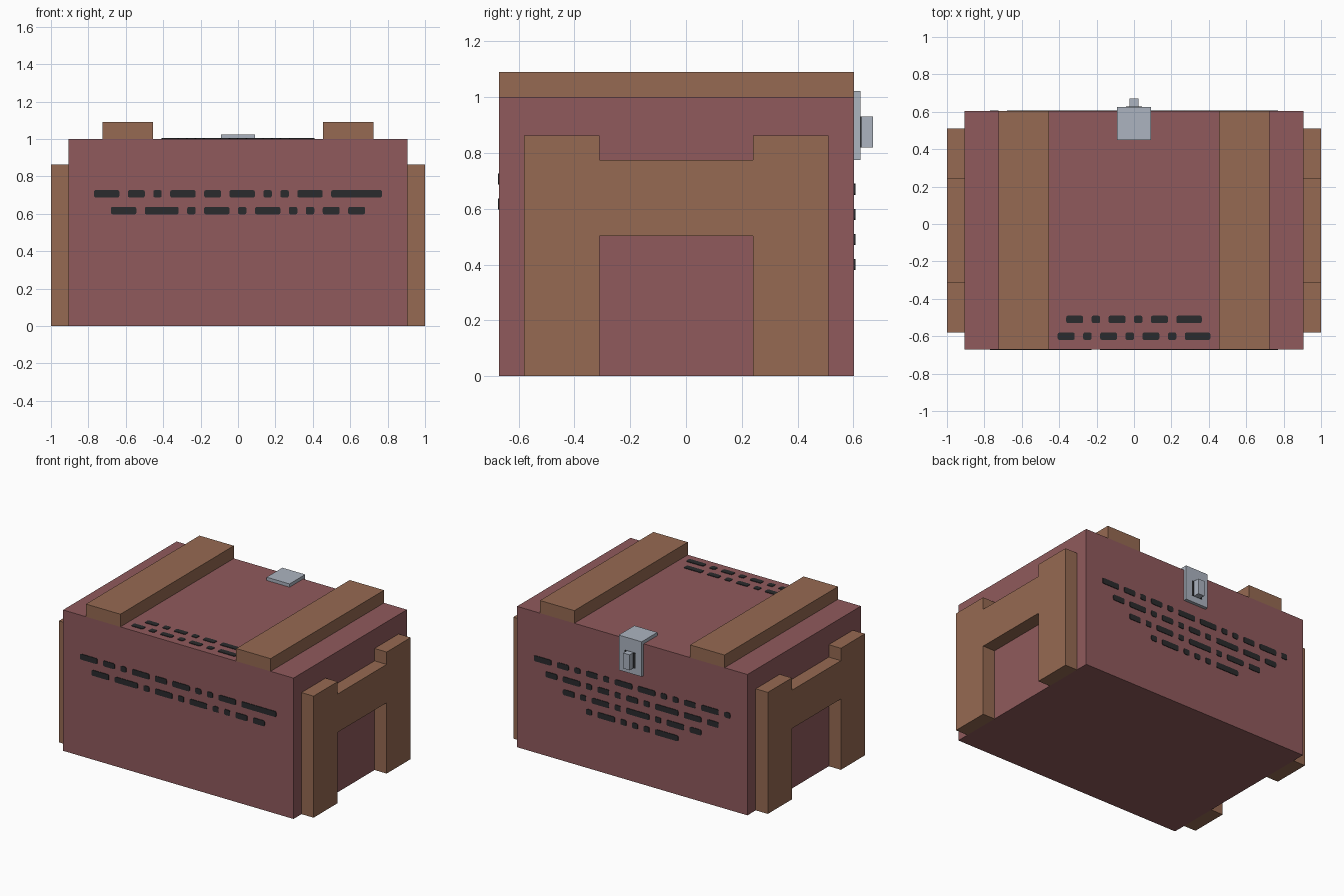
import bpy, bmesh, math
from mathutils import Vector

if "Cube" in bpy.data.objects:
    bpy.data.objects.remove(bpy.data.objects["Cube"])


def material(name, rgb):
    m = bpy.data.materials.new(name)
    m.diffuse_color = (*rgb, 1)
    m.use_nodes = True
    m.node_tree.nodes["Principled BSDF"].inputs["Base Color"].default_value = m.diffuse_color
    return m


MAROON = material("maroon_panel", (0.279, 0.102, 0.107))
BROWN = material("brown_wood", (0.305, 0.144, 0.084))
STEEL = material("light_steel", (0.413, 0.456, 0.527))
DARK = material("dark_ink", (0.023, 0.024, 0.026))


def finish(bm, name, mat):
    bmesh.ops.recalc_face_normals(bm, faces=bm.faces)
    me = bpy.data.meshes.new(name)
    bm.to_mesh(me)
    bm.free()
    me.materials.append(mat)
    ob = bpy.data.objects.new(name, me)
    bpy.context.collection.objects.link(ob)
    return ob


def prism(bm, points, offset):
    """Closed outline swept along an offset."""
    offset = Vector(offset)
    a = [bm.verts.new(p) for p in points]
    b = [bm.verts.new(Vector(p) + offset) for p in points]
    bm.faces.new(a)
    bm.faces.new(b[::-1])
    n = len(a)
    for i in range(n):
        bm.faces.new((a[i], b[i], b[(i + 1) % n], a[(i + 1) % n]))


def box(name, x, y, z, mat):
    bm = bmesh.new()
    outline = [(x[0], y[0], z[0]), (x[1], y[0], z[0]), (x[1], y[1], z[0]), (x[0], y[1], z[0])]
    prism(bm, outline, (0, 0, z[1] - z[0]))
    return finish(bm, name, mat)


# Crate body
box("crate_body", (-0.905, 0.905), (-0.67, 0.603), (0, 1.0), MAROON)

# Lid straps and H-shaped end frames
H = [(-0.58, 0), (-0.31, 0), (-0.31, 0.503), (0.24, 0.503), (0.24, 0), (0.51, 0),
     (0.51, 0.863), (0.24, 0.863), (0.24, 0.775), (-0.31, 0.775), (-0.31, 0.863), (-0.58, 0.863)]
for side, s in (("left", -1), ("right", 1)):
    box(side + "_lid_strap", sorted((s * 0.455, s * 0.725)), (-0.67, 0.603), (1.0, 1.09), BROWN)
    bm = bmesh.new()
    prism(bm, [(s * 0.905, y, z) for y, z in H], (s * 0.095, 0, 0))
    finish(bm, side + "_end_frame", BROWN)

# Folded latch plate on the back edge, with slot and staple
L = [(0.45, 1.0), (0.603, 1.0), (0.603, 0.775), (0.626, 0.775), (0.626, 1.023), (0.45, 1.023)]
bm = bmesh.new()
prism(bm, [(-0.09, y, z) for y, z in L], (0.18, 0, 0))
finish(bm, "latch_plate", STEEL)
box("latch_slot", (-0.042, 0.042), (0.626, 0.629), (0.82, 0.93), DARK)
box("latch_staple", (-0.025, 0.025), (0.626, 0.67), (0.82, 0.93), STEEL)

# Painted dash rows: widths in cells, one-cell gaps
CELL = 0.0453


def dash_rows(name, rows, origin, right, up, normal):
    origin, right, up, normal = map(Vector, (origin, right, up, normal))
    bm = bmesh.new()
    h, r = 0.02, 0.009
    for height, widths in rows:
        u = -(sum(widths) + len(widths) - 1) * CELL / 2
        for w in widths:
            half = w * CELL / 2
            pts = []
            for k, (cx, cy) in enumerate(((1, 1), (-1, 1), (-1, -1), (1, -1))):
                for t in range(3):
                    a = math.radians(90 * k + 45 * t)
                    pu = u + half + cx * (half - r) + r * math.cos(a)
                    pv = height + cy * (h - r) + r * math.sin(a)
                    pts.append(origin + right * pu + up * pv)
            prism(bm, pts, normal * 0.004)
            u += (w + 1) * CELL
    finish(bm, name, DARK)


dash_rows("front_dashes", [
    (0.707, (3, 2, 1, 3, 2, 3, 1, 1, 3, 6)),
    (0.617, (3, 4, 1, 3, 1, 3, 1, 1, 2, 2))],
    (0, -0.67, 0), (1, 0, 0), (0, 0, 1), (0, -1, 0))
dash_rows("back_dashes", [
    (0.67, (3, 2, 1, 2, 1, 3, 3, 1, 1, 2, 3, 1)),
    (0.58, (2, 3, 1, 2, 1, 2, 1, 4, 3, 2)),
    (0.49, (2, 1, 3, 1, 4, 1, 3, 2)),
    (0.40, (1, 3, 1, 1, 1, 4))],
    (0, 0.603, 0), (-1, 0, 0), (0, 0, 1), (0, 1, 0))
dash_rows("lid_dashes", [
    (-0.51, (2, 1, 2, 1, 2, 3)),
    (-0.60, (2, 1, 2, 1, 2, 1, 3))],
    (0, 0, 1.0), (1, 0, 0), (0, 1, 0), (0, 0, 1))
